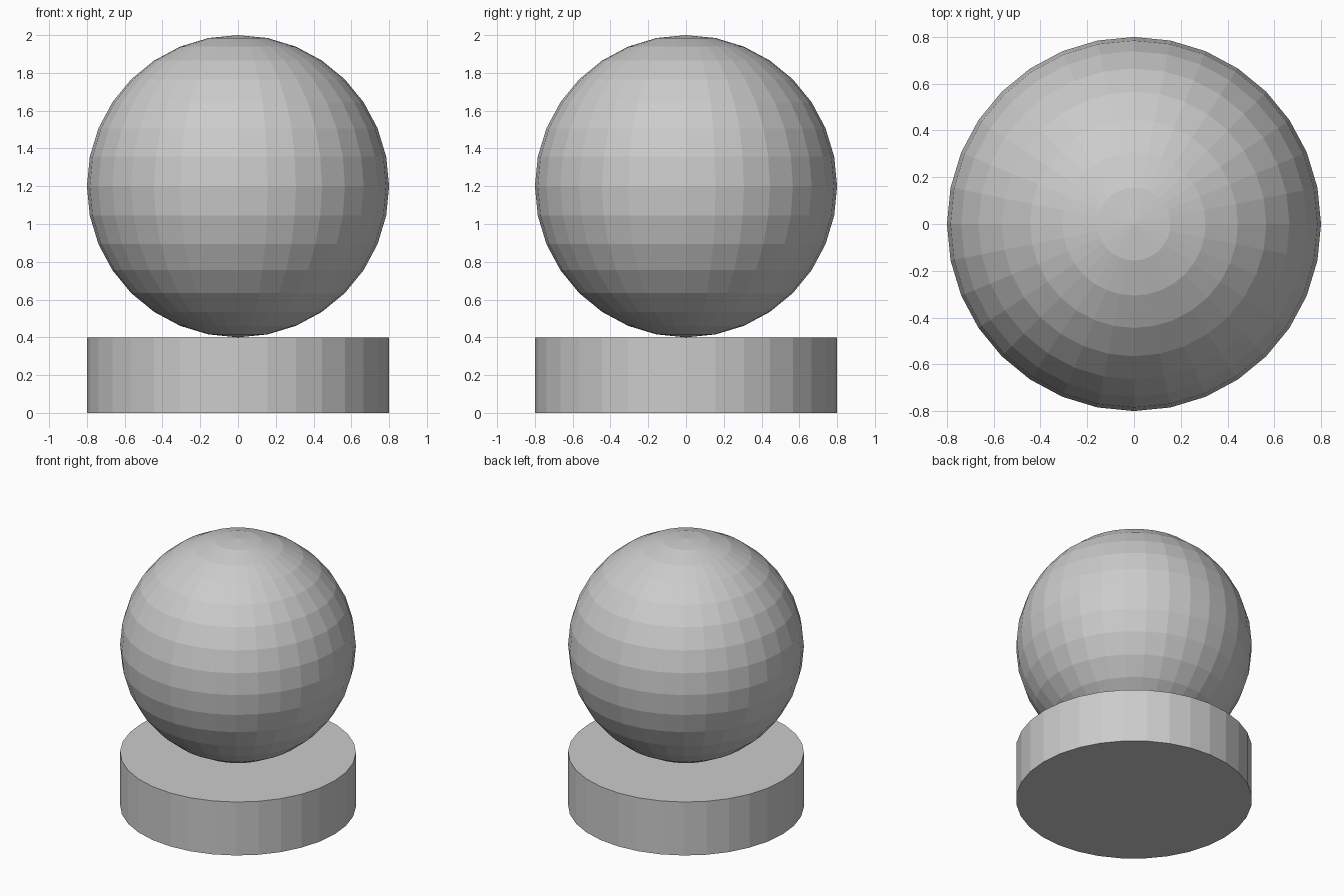
import bpy

if "Cube" in bpy.data.objects:
    bpy.data.objects.remove(bpy.data.objects["Cube"])

RADIUS = 0.8
BASE_HEIGHT = 0.4
SIDES = 32

# Round base disc, standing on the ground
bpy.ops.mesh.primitive_cylinder_add(vertices=SIDES, radius=RADIUS, depth=BASE_HEIGHT,
                                    location=(0, 0, BASE_HEIGHT / 2))
bpy.context.object.name = "base"

# Faceted ball resting on the base
bpy.ops.mesh.primitive_uv_sphere_add(segments=SIDES, ring_count=SIDES // 2, radius=RADIUS,
                                     location=(0, 0, BASE_HEIGHT + RADIUS))
bpy.context.object.name = "ball"
